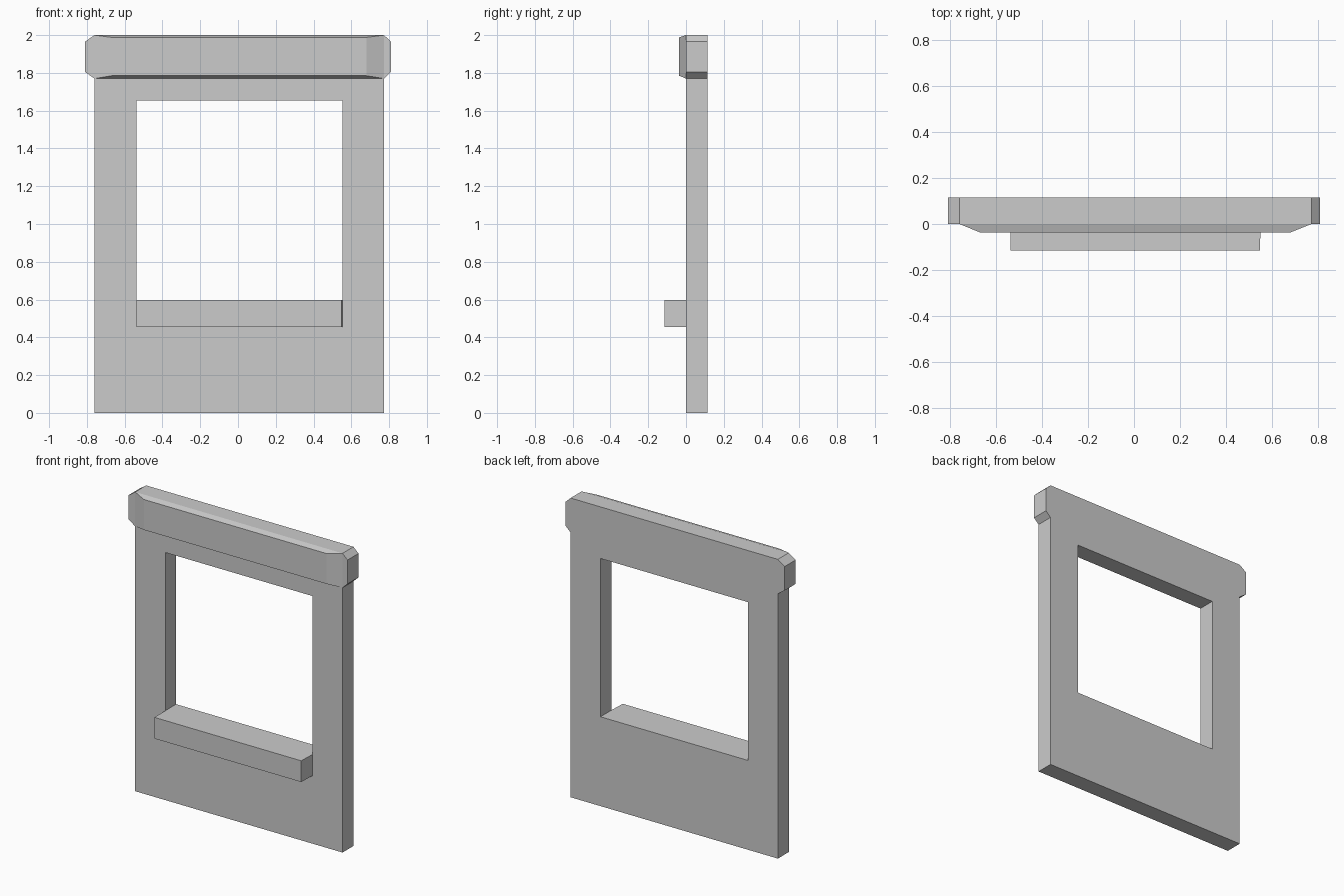
import bpy, bmesh

if "Cube" in bpy.data.objects:
    bpy.data.objects.remove(bpy.data.objects["Cube"])

BACK, FRONT = 0.115, 0.0


def finish(name, bm):
    bmesh.ops.recalc_face_normals(bm, faces=bm.faces)
    mesh = bpy.data.meshes.new(name)
    bm.to_mesh(mesh)
    bm.free()
    obj = bpy.data.objects.new(name, mesh)
    bpy.context.collection.objects.link(obj)
    return obj


def rect(x0, x1, z0, z1):
    return [(x0, z0), (x1, z0), (x1, z1), (x0, z1)]


def ring(bm, points, y):
    return [bm.verts.new((x, y, z)) for x, z in points]


def plate(name, loops, y0, y1):
    """Flat outline with holes, extruded from y0 to y1."""
    bm = bmesh.new()
    edges = []
    for points in loops:
        v = ring(bm, points, y0)
        edges += [bm.edges.new((v[i - 1], v[i])) for i in range(len(v))]
    bmesh.ops.triangle_fill(bm, edges=edges, use_beauty=True, normal=(0, -1, 0))
    out = bmesh.ops.extrude_face_region(bm, geom=bm.faces[:])
    moved = [g for g in out["geom"] if isinstance(g, bmesh.types.BMVert)]
    bmesh.ops.translate(bm, verts=moved, vec=(0, y1 - y0, 0))
    return finish(name, bm)


def raised_block(name, base, face, y):
    """Block standing out from the plate, open where it meets the plate."""
    bm = bmesh.new()
    a, b = ring(bm, base, FRONT), ring(bm, face, y)
    bm.faces.new(b)
    for i in range(len(a)):
        bm.faces.new((a[i - 1], a[i], b[i], b[i - 1]))
    return finish(name, bm)


# Wall plate with wider, chamfered head and window opening
outline = [(-0.76, 0), (0.773, 0), (0.773, 1.77), (0.81, 1.805), (0.81, 1.965),
           (0.773, 2.0), (-0.76, 2.0), (-0.81, 1.965), (-0.81, 1.805), (-0.76, 1.77)]
window = rect(-0.538, 0.552, 0.597, 1.655)
plate("window_wall", [outline, window], FRONT, BACK)

# Bevelled lintel on the front of the head
raised_block("lintel", rect(-0.76, 0.773, 1.77, 2.0),
             rect(-0.67, 0.68, 1.785, 1.988), -0.037)

# Projecting sill, flush with the bottom of the opening
raised_block("window_sill", rect(-0.538, 0.552, 0.455, 0.597),
             rect(-0.538, 0.548, 0.455, 0.597), -0.115)
